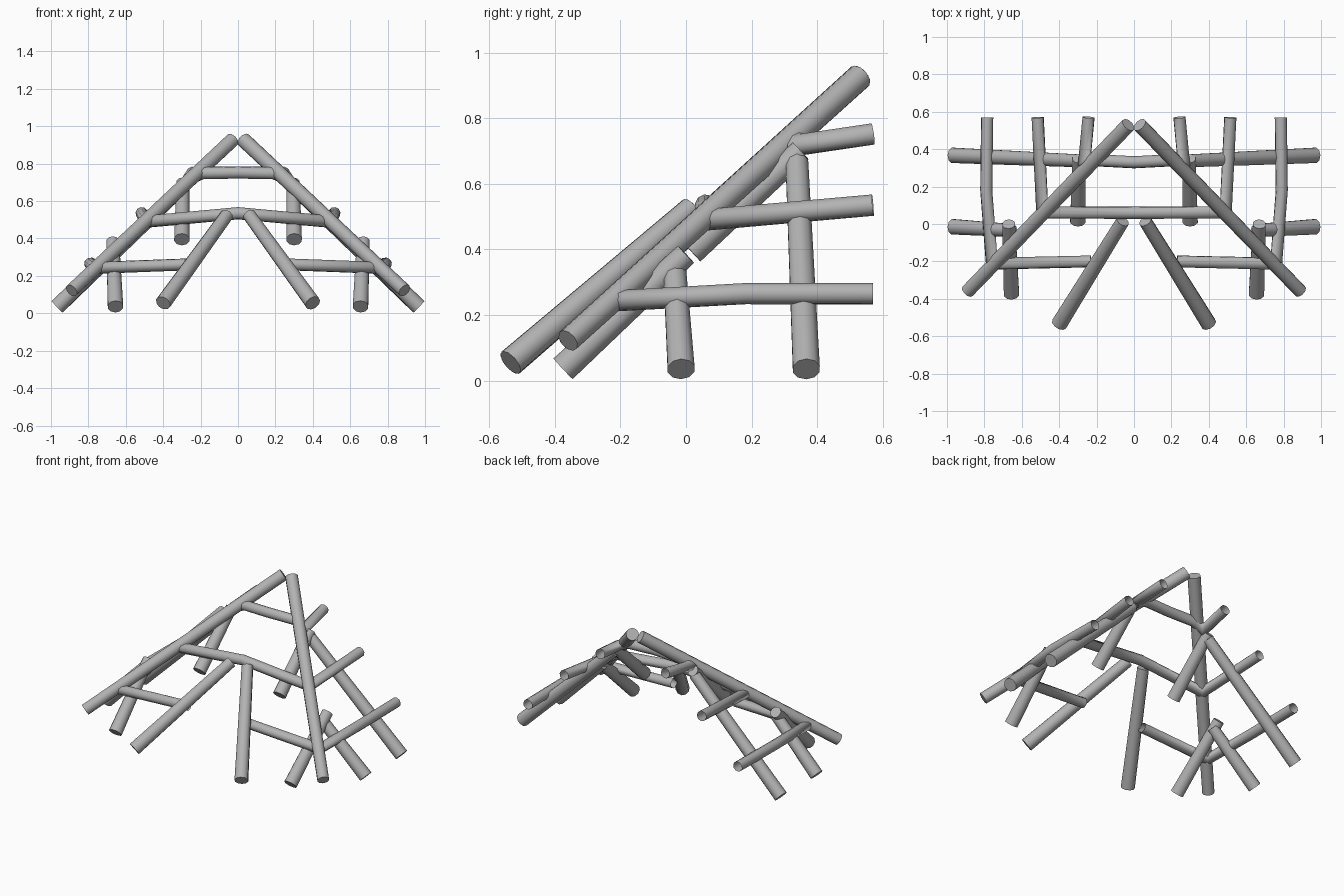
import bpy, bmesh, math
from mathutils import Vector

cube = bpy.data.objects.get("Cube")
if cube:
    bpy.data.objects.remove(cube, do_unlink=True)

# Single bare timber grey
grey = bpy.data.materials.new("timber_grey")
grey.use_nodes = True
tone = (0.45, 0.45, 0.45, 1)
grey.diffuse_color = tone
grey.node_tree.nodes["Principled BSDF"].inputs["Base Color"].default_value = tone

SIDES = 10


def pole(name, path, r_start, r_end, capped=True):
    """Sweep a round section along a path, with mitred bends."""
    pts = [Vector(p) for p in path]
    dirs = [(b - a).normalized() for a, b in zip(pts, pts[1:])]
    side = dirs[0].orthogonal().normalized()
    up = dirs[0].cross(side)
    bm = bmesh.new()
    rings = []
    offsets = []
    for i, p in enumerate(pts):
        r = r_start + (r_end - r_start) * i / (len(pts) - 1)
        if i == 0:
            angles = [math.tau * k / SIDES for k in range(SIDES)]
            offsets = [side * math.cos(a) * r + up * math.sin(a) * r for a in angles]
        else:
            # slide the section along the segment onto the mitre plane
            d = dirs[i - 1]
            normal = (d + dirs[min(i, len(dirs) - 1)]).normalized()
            flat = [(o - d * o.dot(d)).normalized() * r for o in offsets]
            offsets = [o - d * (o.dot(normal) / d.dot(normal)) for o in flat]
        rings.append([bm.verts.new(p + o) for o in offsets])
        if 0 < i < len(dirs):
            d = dirs[i]
            offsets = [o - d * o.dot(d) for o in offsets]
    for a, b in zip(rings, rings[1:]):
        for k in range(SIDES):
            n = (k + 1) % SIDES
            bm.faces.new((a[k], a[n], b[n], b[k])).smooth = True
    if capped:
        bm.faces.new(list(reversed(rings[0])))
        bm.faces.new(rings[-1])
    bmesh.ops.recalc_face_normals(bm, faces=bm.faces[:])
    mesh = bpy.data.meshes.new(name)
    bm.to_mesh(mesh)
    bm.free()
    mesh.materials.append(grey)
    obj = bpy.data.objects.new(name, mesh)
    bpy.context.collection.objects.link(obj)


def mirrored(path):
    return [(-x, y, z) for x, y, z in path]


# Poles that occur on both sides: foot, top, foot radius, top radius
paired = {
    "hip_pole": ((0.89, -0.36, 0.122), (0.03, 0.53, 0.927), 0.037, 0.04),
    "porch_pole": ((0.4, -0.535, 0.055), (0.06, 0.015, 0.525), 0.043, 0.036),
    "front_lower_rafter": ((0.655, -0.375, 0.036), (0.67, 0.0, 0.385), 0.043, 0.036),
    "front_upper_rafter": ((0.3, 0.015, 0.395), (0.295, 0.35, 0.7), 0.043, 0.036),
    "side_lower_rafter": ((0.967, -0.015, 0.035), (0.65, -0.035, 0.345), 0.043, 0.036),
    "side_upper_rafter": ((0.967, 0.367, 0.035), (0.3, 0.338, 0.67), 0.043, 0.036),
}
# Lowest purlin, broken by the entrance
low_purlin = [(0.785, 0.57, 0.265), (0.79, 0.18, 0.265),
              (0.76, -0.212, 0.243), (0.23, -0.2, 0.263)]

for prefix, flip in (("left_", False), ("right_", True)):
    for name, (foot, top, r_foot, r_top) in paired.items():
        path = [foot, top]
        pole(prefix + name, mirrored(path) if flip else path, r_foot, r_top)
    pole(prefix + "low_purlin", mirrored(low_purlin) if flip else low_purlin,
         0.033, 0.032, capped=False)

# Purlins that wrap across the front
wraps = {
    "middle_purlin": [(0.515, 0.57, 0.535), (0.49, 0.062, 0.49), (0, 0.06, 0.535)],
    "top_purlin": [(0.243, 0.57, 0.752), (0.265, 0.34, 0.718),
                   (0.19, 0.34, 0.75), (0, 0.33, 0.753)],
}
for name, half in wraps.items():
    pole(name, half + mirrored(half[-2::-1]), 0.033, 0.033, capped=False)
